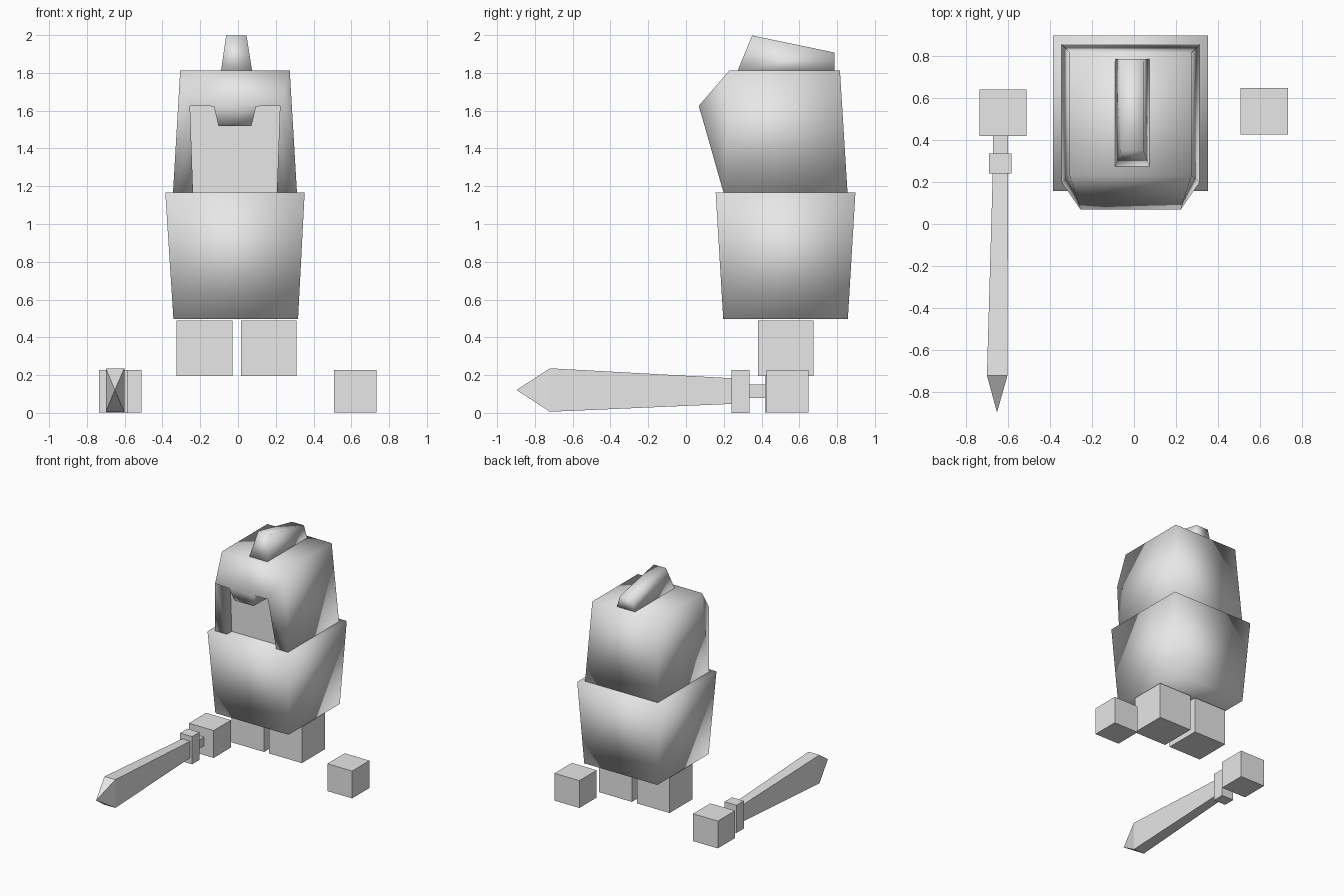
import bpy, bmesh

if "Cube" in bpy.data.objects:
    bpy.data.objects.remove(bpy.data.objects["Cube"])

grey = bpy.data.materials.new("light_grey")
grey.diffuse_color = (0.8, 0.8, 0.8, 1)
grey.use_nodes = True
grey.node_tree.nodes["Principled BSDF"].inputs["Base Color"].default_value = grey.diffuse_color
CX = -0.016  # centre line of the figure


def build(name, verts, faces, smooth=False):
    """Make a mesh object from points and faces, with outward normals."""
    mesh = bpy.data.meshes.new(name)
    mesh.from_pydata(verts, [], faces)
    bm = bmesh.new()
    bm.from_mesh(mesh)
    bmesh.ops.recalc_face_normals(bm, faces=bm.faces)
    for f in bm.faces:
        f.smooth = smooth
    bm.to_mesh(mesh)
    bm.free()
    mesh.materials.append(grey)
    obj = bpy.data.objects.new(name, mesh)
    bpy.context.collection.objects.link(obj)
    return obj


def loft(name, a, b, smooth=False):
    """Join two four-cornered rings into a closed block."""
    faces = [(0, 1, 2, 3), (4, 5, 6, 7)]
    faces += [(i, (i + 1) % 4, (i + 1) % 4 + 4, i + 4) for i in range(4)]
    return build(name, a + b, faces, smooth)


def ring_z(x0, x1, y0, y1, z):
    return [(x0, y0, z), (x1, y0, z), (x1, y1, z), (x0, y1, z)]


def ring_y(x0, x1, z0, z1, y):
    return [(x0, y, z0), (x1, y, z0), (x1, y, z1), (x0, y, z1)]


def box(name, x0, x1, y0, y1, z0, z1):
    return loft(name, ring_z(x0, x1, y0, y1, z0), ring_z(x0, x1, y0, y1, z1))


# Tapered body
loft("body", ring_z(-0.342, 0.318, 0.197, 0.857, 0.5),
     ring_z(-0.385, 0.353, 0.157, 0.897, 1.17), True)

# Helmet: right-hand points, mirrored to the left
half = {
    "back_low": (0.328, 0.855, 1.17), "back_top": (0.29, 0.815, 1.815),
    "front_top": (0.29, 0.23, 1.815), "front_low": (0.328, 0.198, 1.17),
    "brow": (0.238, 0.068, 1.628), "cheek": (0.222, 0.198, 1.17),
    "nose_top": (0.112, 0.068, 1.625), "nose_low": (0.087, 0.1, 1.52),
    "brow_in": (0.238, 0.26, 1.628), "cheek_in": (0.222, 0.26, 1.17),
    "nose_top_in": (0.112, 0.26, 1.625), "nose_low_in": (0.087, 0.26, 1.52),
}
keys = list(half)
n = len(keys)
points = [(CX + x, y, z) for x, y, z in half.values()]
points += [(CX - x, y, z) for x, y, z in half.values()]


def across(*names):
    """A face running over the centre line."""
    r = [keys.index(k) for k in names]
    return r + [i + n for i in reversed(r)]


sides = [("front_low", "back_low", "back_top", "front_top"),
         ("front_top", "brow", "front_low"),
         ("brow", "cheek", "front_low"),
         ("brow", "brow_in", "cheek_in", "cheek"),
         ("brow", "nose_top", "nose_top_in", "brow_in"),
         ("nose_top", "nose_low", "nose_low_in", "nose_top_in")]
faces = [[keys.index(k) + s for k in side] for side in sides for s in (0, n)]
faces += [across("front_top", "brow", "nose_top"),
          across("nose_top", "nose_low"),
          across("nose_low", "nose_low_in"),
          across("cheek_in", "brow_in", "nose_top_in", "nose_low_in"),
          across("back_top", "front_top"),
          across("back_low", "back_top"),
          across("back_low", "front_low", "cheek", "cheek_in")]
helmet = build("helmet", points, faces, True)
# Keep the recessed face opening flat
for p in helmet.data.polygons:
    if all(points[i][1] > 0.25 and points[i][2] < 1.7 for i in p.vertices):
        p.use_smooth = False
        for e in p.edge_keys:
            for edge in helmet.data.edges:
                if edge.key == e:
                    edge.use_edge_sharp = True

# Crest on top of the helmet
loft("crest", ring_z(-0.09, 0.075, 0.272, 0.785, 1.81),
     [(-0.063, 0.35, 2.0), (0.045, 0.35, 2.0),
      (0.045, 0.785, 1.91), (-0.063, 0.785, 1.91)], True)

# Legs and floating hands
box("left_leg", -0.325, -0.03, 0.38, 0.675, 0.197, 0.492)
box("right_leg", 0.015, 0.31, 0.38, 0.675, 0.197, 0.492)
box("left_hand", -0.735, -0.512, 0.418, 0.64, 0.005, 0.228)
box("right_hand", 0.508, 0.732, 0.425, 0.648, 0.005, 0.228)

# Sword
box("sword_grip", -0.67, -0.6, 0.3, 0.44, 0.08, 0.152)
box("sword_guard", -0.69, -0.582, 0.24, 0.335, 0.002, 0.228)
near = ring_y(-0.672, -0.6, 0.05, 0.185, 0.25)
far = ring_y(-0.7, -0.602, 0.008, 0.238, -0.72)
build("sword_blade", near + far + [(-0.652, -0.897, 0.123)],
      [(0, 1, 2, 3)]
      + [(i, (i + 1) % 4, (i + 1) % 4 + 4, i + 4) for i in range(4)]
      + [(i + 4, (i + 1) % 4 + 4, 8) for i in range(4)])

# Rest the lowest point on the ground
for obj in bpy.context.collection.objects:
    obj.location.z -= 0.002
